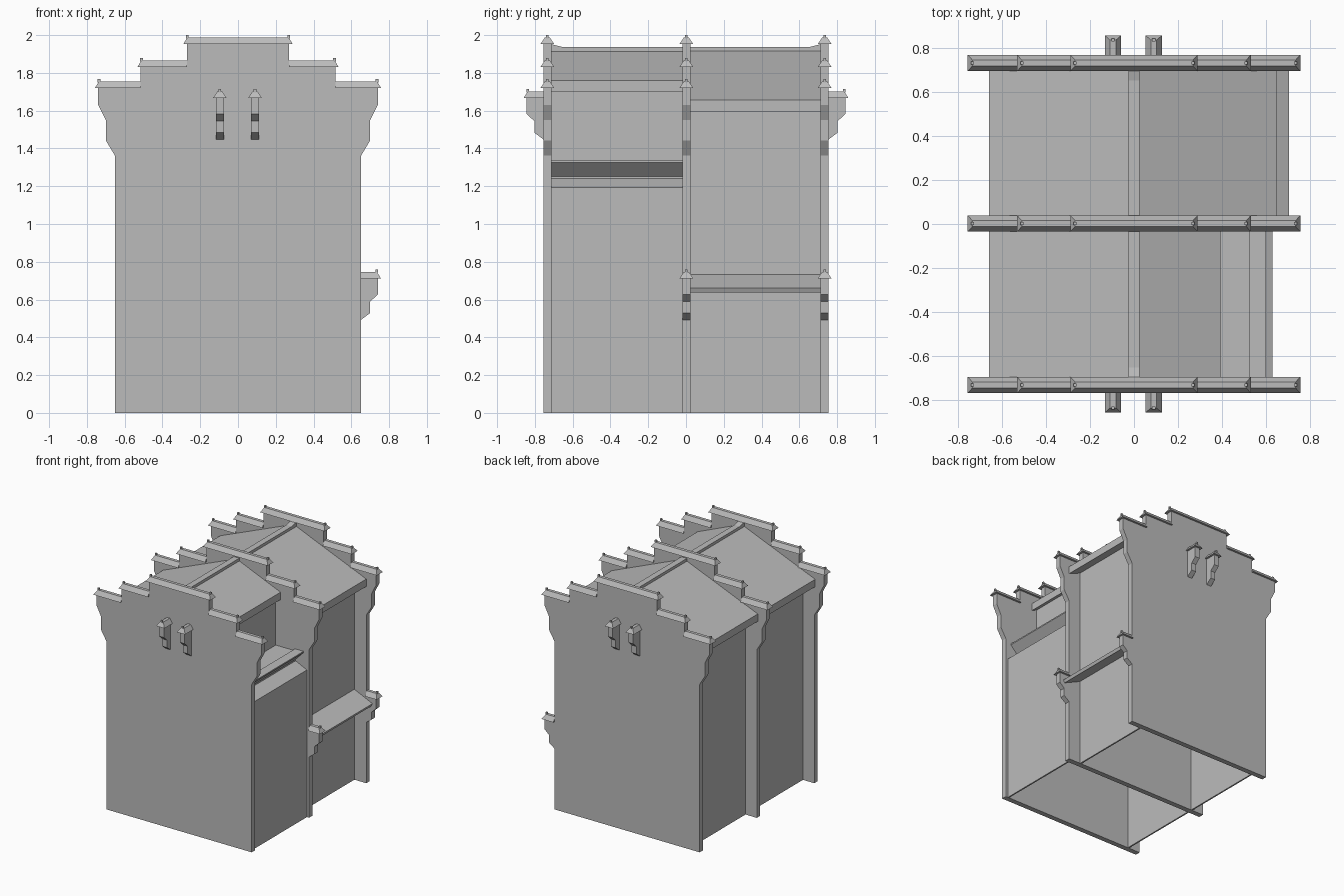
import bpy, bmesh
from mathutils import Vector

cube = bpy.data.objects.get("Cube")
if cube:
    bpy.data.objects.remove(cube, do_unlink=True)

stone = bpy.data.materials.new("grey stone")
stone.use_nodes = True
stone.diffuse_color = (0.5, 0.5, 0.5, 1)
stone.node_tree.nodes["Principled BSDF"].inputs["Base Color"].default_value = (0.5, 0.5, 0.5, 1)

GABLES = {"front": -0.734, "middle": 0.002, "back": 0.734}
HALF = 0.021          # half thickness of the gable walls
LIP = 0.037           # half width of the coping
RISE = 0.036          # coping height


def finish(name, bm):
    bmesh.ops.recalc_face_normals(bm, faces=bm.faces)
    mesh = bpy.data.meshes.new(name)
    bm.to_mesh(mesh)
    bm.free()
    mesh.materials.append(stone)
    obj = bpy.data.objects.new(name, mesh)
    bpy.context.collection.objects.link(obj)
    return obj


def prism(name, outline, lo, hi, axis="y"):
    """Extrude an outline: (x, z) along y, or (y, z) along x."""
    bm = bmesh.new()
    place = (lambda a, b: (a, lo, b)) if axis == "y" else (lambda a, b: (lo, a, b))
    face = bm.faces.new([bm.verts.new(place(a, b)) for a, b in outline])
    new = bmesh.ops.extrude_face_region(bm, geom=[face])["geom"]
    shift = Vector((0, hi - lo, 0)) if axis == "y" else Vector((hi - lo, 0, 0))
    bmesh.ops.translate(bm, vec=shift, verts=[v for v in new if isinstance(v, bmesh.types.BMVert)])
    return finish(name, bm)


def box(name, x0, x1, y0, y1, z0, z1):
    return prism(name, [(x0, z0), (x1, z0), (x1, z1), (x0, z1)], y0, y1)


def coping(name, inner, outer, across, z, axis="x", hip_inner=False):
    """Tapered coping with a hipped outer end and a small finial."""
    sign = 1 if outer > inner else -1
    hip = 0.022 * sign
    ends = [(inner, outer, LIP, z),
            (inner + (hip if hip_inner else 0), outer - hip, 0.013, z + RISE)]
    bm = bmesh.new()

    def vert(along, side, height):
        p = (along, across + side, height) if axis == "x" else (across + side, along, height)
        return bm.verts.new(p)

    low, high = [[vert(a, -w, h), vert(b, -w, h), vert(b, w, h), vert(a, w, h)]
                 for a, b, w, h in ends]
    bm.faces.new(low)
    bm.faces.new(high)
    for i in range(4):
        j = (i + 1) % 4
        bm.faces.new((low[i], low[j], high[j], high[i]))
    finish(name, bm)
    for tip in ([outer - hip, inner + hip] if hip_inner else [outer - hip]):
        x, y = (tip, across) if axis == "x" else (across, tip)
        r = 0.007
        box(name + "_finial", x - r, x + r, y - r, y + r, z + RISE - 0.005, z + 0.048)


# Stepped gable walls with corbelled shoulders and copings
STEPS = [(0.27, 1.952), (0.515, 1.83), (0.74, 1.719)]
half = [(0.652, 0), (0.652, 1.363), (0.7, 1.443), (0.7, 1.55), (0.74, 1.63),
        (0.74, 1.719), (0.515, 1.719), (0.515, 1.83), (0.27, 1.83), (0.27, 1.952)]
outline = half + [(-x, z) for x, z in reversed(half)]
for place, y in GABLES.items():
    prism(place + "_gable", outline, y - HALF, y + HALF)
    coping(place + "_top_coping", -0.29, 0.29, y, 1.952, hip_inner=True)
    for (inner, _), (outer, z) in zip(STEPS, STEPS[1:]):
        for side in (-1, 1):
            coping(place + "_step_coping", side * inner, side * (outer + 0.018), y, z)


def bracket(name, wall, sign, across, z, axis):
    """Two-stage corbel that sticks out of a wall and carries a coping."""
    shape = [(-0.02, 0), (0, 0), (0.048, 0.036), (0.048, 0.097),
             (0.089, 0.134), (0.089, 0.218), (-0.02, 0.218)]
    pts = [(wall + sign * d, z + h) for d, h in shape]
    prism(name, pts, across - HALF, across + HALF, "x" if axis == "y" else "y")
    coping(name + "_coping", wall, wall + sign * 0.105, across, z + 0.218, axis)


# Paired brackets on the outer gables, and canopy brackets on the side
for place, sign in (("front", -1), ("back", 1)):
    for x in (-0.096, 0.09):
        bracket(place + "_bracket", GABLES[place] + sign * HALF, sign, x, 1.448, "y")
for place in ("middle", "back"):
    bracket(place + "_canopy_bracket", 0.652, 1, GABLES[place], 0.493, "x")

# Bays between the gables
front_bay = (GABLES["front"] + HALF, GABLES["middle"] - HALF)
back_bay = (GABLES["middle"] + HALF, GABLES["back"] - HALF)
PEAK, THICK = 1.925, 0.06


def roof(name, bay, left, left_z, right, right_z):
    prism(name, [(left, left_z), (0, PEAK), (right, right_z), (right, right_z - THICK),
                 (0, PEAK - THICK), (left, left_z - THICK)], *bay)


roof("front_roof", front_bay, -0.66, 1.656, 0.395, 1.76)
roof("back_roof", back_bay, -0.66, 1.656, 0.652, 1.656)

# Ridge rolls that lift slightly at the outer ends
for name, bay, sign in (("front_ridge", front_bay, 1), ("back_ridge", back_bay, -1)):
    outer, inner = bay if sign == 1 else bay[::-1]
    prism(name, [(outer, 1.905), (outer, 1.952), (outer + sign * 0.06, 1.937),
                 (inner, 1.937), (inner, 1.905)], -0.025, 0.025, "x")

# Side walls
SKIN = 0.012
for name, bay in (("front_bay", front_bay), ("back_bay", back_bay)):
    box(name + "_right_wall", -0.55, -0.55 + SKIN, *bay, 0, 1.65)
box("back_bay_left_wall", 0.545 - SKIN, 0.545, *back_bay, 0, 1.65)
box("front_bay_left_wall", 0.632 - SKIN, 0.632, *front_bay, 0, 1.193)

# Recessed terrace: set-back wall, floor, flared parapet and sloping ledge
box("terrace_wall", 0.34, 0.34 + SKIN, *front_bay, 1.3, 1.73)
prism("terrace_parapet", [(0.34, 1.24), (0.53, 1.24), (0.632, 1.193), (0.632, 1.18),
                          (0.34, 1.18)], *front_bay)
prism("terrace_floor", [(0.34, 1.24), (0.53, 1.24), (0.53, 1.252), (0.602, 1.326),
                        (0.602, 1.336), (0.525, 1.336), (0.525, 1.32), (0.34, 1.32)], *front_bay)

# Canopy over the lower storey
prism("canopy", [(0.535, 0.738), (0.707, 0.66), (0.697, 0.637), (0.535, 0.71)], *back_bay)
